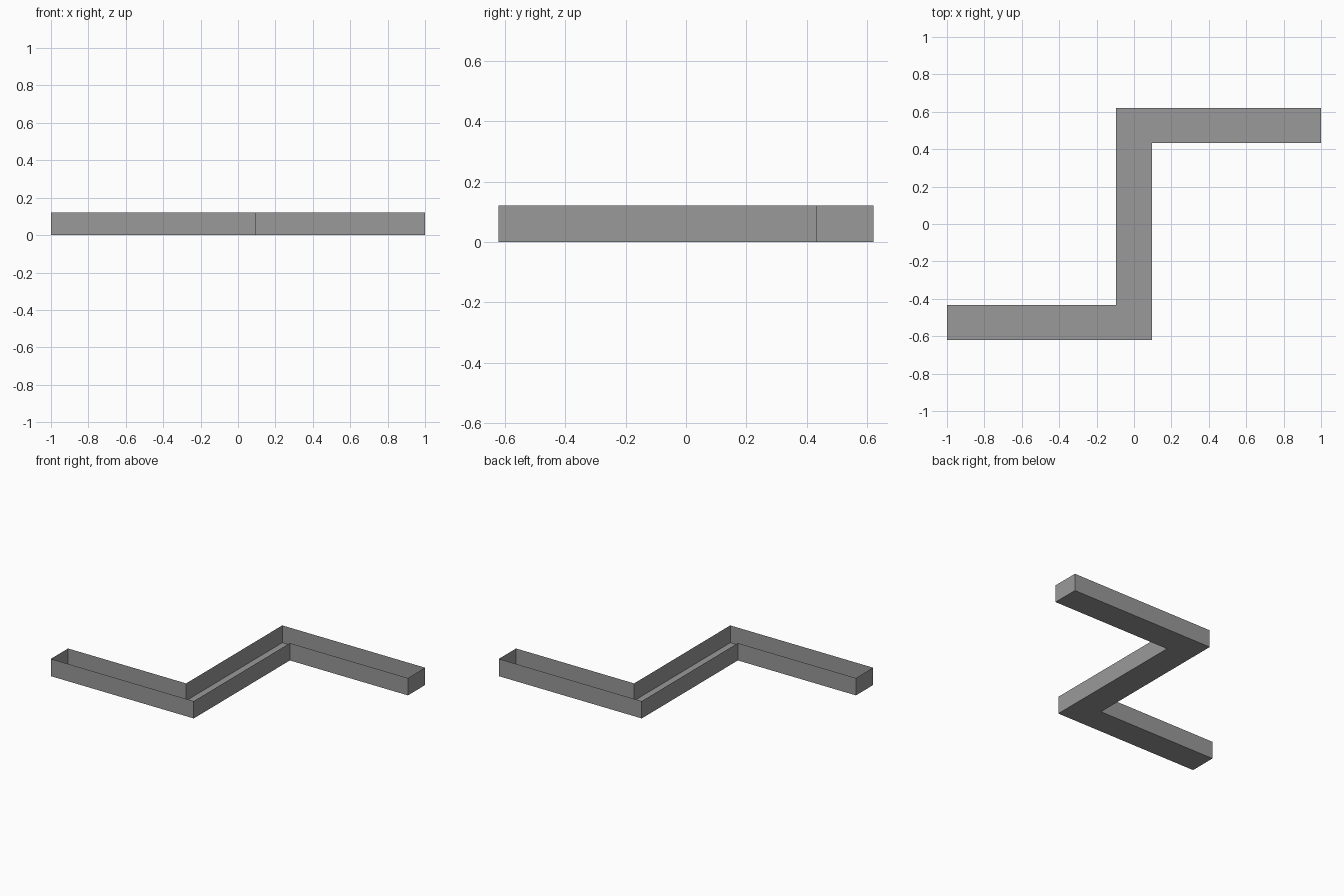
import bpy
import bmesh

cube = bpy.data.objects.get("Cube")
if cube:
    bpy.data.objects.remove(cube, do_unlink=True)

HEIGHT = 0.12

# One flat grey
grey = bpy.data.materials.new("mid grey")
grey.use_nodes = True
colour = (0.32, 0.32, 0.32, 1)
grey.diffuse_color = colour
grey.node_tree.nodes["Principled BSDF"].inputs["Base Color"].default_value = colour

# Half of the zigzag outline; the other half is the same turned half a circle
half = [(-1, -0.432), (-1, -0.62), (0.095, -0.62), (0.095, 0.432)]
outline = half + [(-x, -y) for x, y in half]

bm = bmesh.new()
base = [bm.verts.new((x, y, 0)) for x, y in outline]
rim = [bm.verts.new((x, y, HEIGHT)) for x, y in outline]

# Floor of the channel, facing down
bm.faces.new(base[::-1])

# Thin upright walls, open at the top
for i in range(len(base)):
    j = (i + 1) % len(base)
    bm.faces.new((base[i], base[j], rim[j], rim[i]))

mesh = bpy.data.meshes.new("zigzag_channel")
bm.to_mesh(mesh)
bm.free()
mesh.materials.append(grey)
channel = bpy.data.objects.new("zigzag_channel", mesh)
bpy.context.collection.objects.link(channel)
